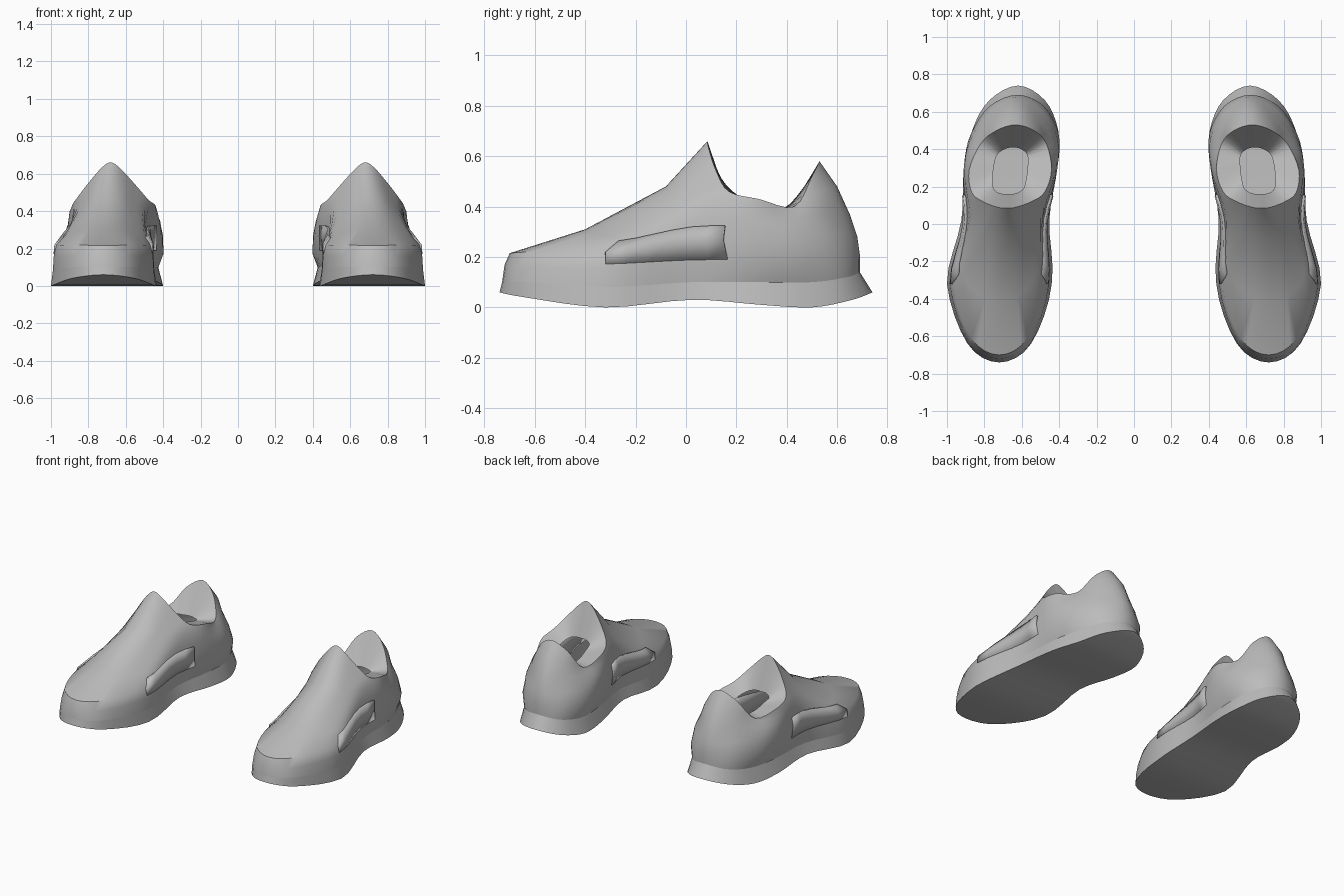
import bpy
import bmesh
from mathutils import Vector

cube = bpy.data.objects.get("Cube")
if cube:
    bpy.data.objects.remove(cube)

grey = bpy.data.materials.new("plain_grey")
grey.use_nodes = True
tone = (0.5, 0.5, 0.5, 1)
grey.diffuse_color = tone
grey.node_tree.nodes["Principled BSDF"].inputs["Base Color"].default_value = tone

STEPS = 4  # subdivisions between neighbouring ring points

# Half rings from toe to heel: (y, half width, z)
SOLE_EDGE = [(-.74, 0, .06), (-.64, .17, .04), (-.32, .28, 0), (.02, .235, .03),
             (.3, .25, .01), (.5, .23, 0), (.66, .15, .03), (.74, 0, .06)]
SOLE_TOP = [(-.73, 0, .1), (-.64, .165, .1), (-.32, .27, .08), (.02, .215, .1),
            (.3, .225, .1), (.5, .205, .1), (.64, .13, .12), (.69, 0, .14)]
BULGE = [(-.72, 0, .17), (-.63, .16, .16), (-.32, .265, .16), (.02, .22, .17),
         (.3, .25, .17), (.48, .235, .18), (.63, .145, .2), (.69, 0, .21)]
TOE_TOP = [(-.7, 0, .215), (-.61, .15, .22), (-.32, .25, .22), (0, .215, .26),
           (.28, .25, .27), (.46, .23, .28), (.6, .14, .29), (.68, 0, .28)]
VAMP_LOW = [(-.4, 0, .31), (-.38, .1, .3), (-.25, .2, .28), (.03, .2, .34),
            (.27, .245, .34), (.43, .21, .35), (.56, .125, .38), (.65, 0, .37)]
VAMP_HIGH = [(-.08, 0, .48), (-.07, .08, .455), (-.02, .14, .42), (.1, .2, .42),
             (.26, .235, .39), (.42, .19, .38), (.54, .115, .46), (.6, 0, .48)]
RIM = [(.085, 0, .66), (.09, .05, .63), (.12, .13, .54), (.17, .195, .46),
       (.29, .22, .43), (.43, .175, .4), (.5, .1, .52), (.53, 0, .58)]
FOOT_HOLE = [(.16, 0, .44), (.165, .045, .44), (.19, .08, .43), (.25, .09, .42),
             (.32, .09, .4), (.37, .08, .39), (.4, .045, .38), (.41, 0, .38)]

# The shoe's centre line bends inward toward the heel: (y, x)
CENTRE = [(-.74, .72), (-.3, .72), (.05, .685), (.3, .66), (.5, .635), (.74, .62)]


def centre_x(y):
    for (y0, x0), (y1, x1) in zip(CENTRE, CENTRE[1:]):
        if y <= y1:
            return x0 + (x1 - x0) * (y - y0) / (y1 - y0)
    return CENTRE[-1][1]


def catmull(a, b, c, d, t):
    return 0.5 * (2 * b + (c - a) * t + (2 * a - 5 * b + 4 * c - d) * t * t
                  + (3 * b - a - 3 * c + d) * t ** 3)


def blend(ring_a, ring_b, t, widen=0):
    """Mix two half rings, optionally pushing the result sideways."""
    mixed = [Vector(a).lerp(Vector(b), t) for a, b in zip(ring_a, ring_b)]
    return [(p.x, p.y + widen, p.z) for p in mixed]


def full_ring(half, side):
    """Smooth closed loop through a half ring and its reflection."""
    pts = [Vector((w, y, z)) for y, w, z in half]
    pts += [Vector((-p.x, p.y, p.z)) for p in pts[-2:0:-1]]
    n = len(pts)
    loop = []
    for i in range(n):
        for s in range(STEPS):
            p = catmull(pts[i - 1], pts[i], pts[(i + 1) % n], pts[(i + 2) % n], s / STEPS)
            loop.append(Vector((side * (p.x + centre_x(p.y)), p.y, max(p.z, 0))))
    return loop


def loft(name, halves, side, columns=None, cap=False, thickness=0):
    """Skin a stack of rings, wholly or over a span of columns."""
    bm = bmesh.new()
    rings = [[bm.verts.new(p) for p in full_ring(h, side)] for h in halves]
    n = len(rings[0])
    for low, high in zip(rings, rings[1:]):
        for i in columns or range(n):
            j = (i + 1) % n
            quad = (low[i], low[j], high[j], high[i])
            bm.faces.new(quad if side > 0 else quad[::-1])
    if cap:
        # bridge the two halves of the lowest ring with cross strips
        base = rings[0]
        for i in range(n // 2):
            quad = [base[i], base[-i], base[-i - 1], base[i + 1]]
            corners = list(dict.fromkeys(quad))
            bm.faces.new(corners if side > 0 else corners[::-1])
    bmesh.ops.delete(bm, geom=[v for v in bm.verts if not v.link_faces], context="VERTS")
    mesh = bpy.data.meshes.new(name)
    bm.to_mesh(mesh)
    bm.free()
    mesh.materials.append(grey)
    obj = bpy.data.objects.new(name, mesh)
    bpy.context.collection.objects.link(obj)
    if thickness:
        solid = obj.modifiers.new("thickness", "SOLIDIFY")
        solid.thickness = thickness
        solid.offset = -1
    bpy.ops.object.select_all(action="DESELECT")
    obj.select_set(True)
    bpy.context.view_layer.objects.active = obj
    bpy.ops.object.shade_smooth_by_angle(angle=0.8)
    return obj


for label, side in (("left", 1), ("right", -1)):
    loft(label + "_sole", [SOLE_EDGE, SOLE_TOP], side, cap=True)
    loft(label + "_upper", [SOLE_TOP, BULGE, TOE_TOP, VAMP_LOW, VAMP_HIGH, RIM], side)
    loft(label + "_collar_lining", [RIM, FOOT_HOLE], side)

    # Raised panels along both flanks of the forefoot
    panel = [blend(BULGE, TOE_TOP, 0.2, 0.004), blend(TOE_TOP, VAMP_LOW, 0, 0.012),
             blend(TOE_TOP, VAMP_LOW, 0.75, 0.014)]
    total = 2 * (len(RIM) - 1) * STEPS
    span = range(2 * STEPS, 3 * STEPS + 2)
    loft(label + "_outer_panel", panel, side, span, thickness=0.02)
    loft(label + "_inner_panel", panel, side, [total - 1 - i for i in span], thickness=0.02)
